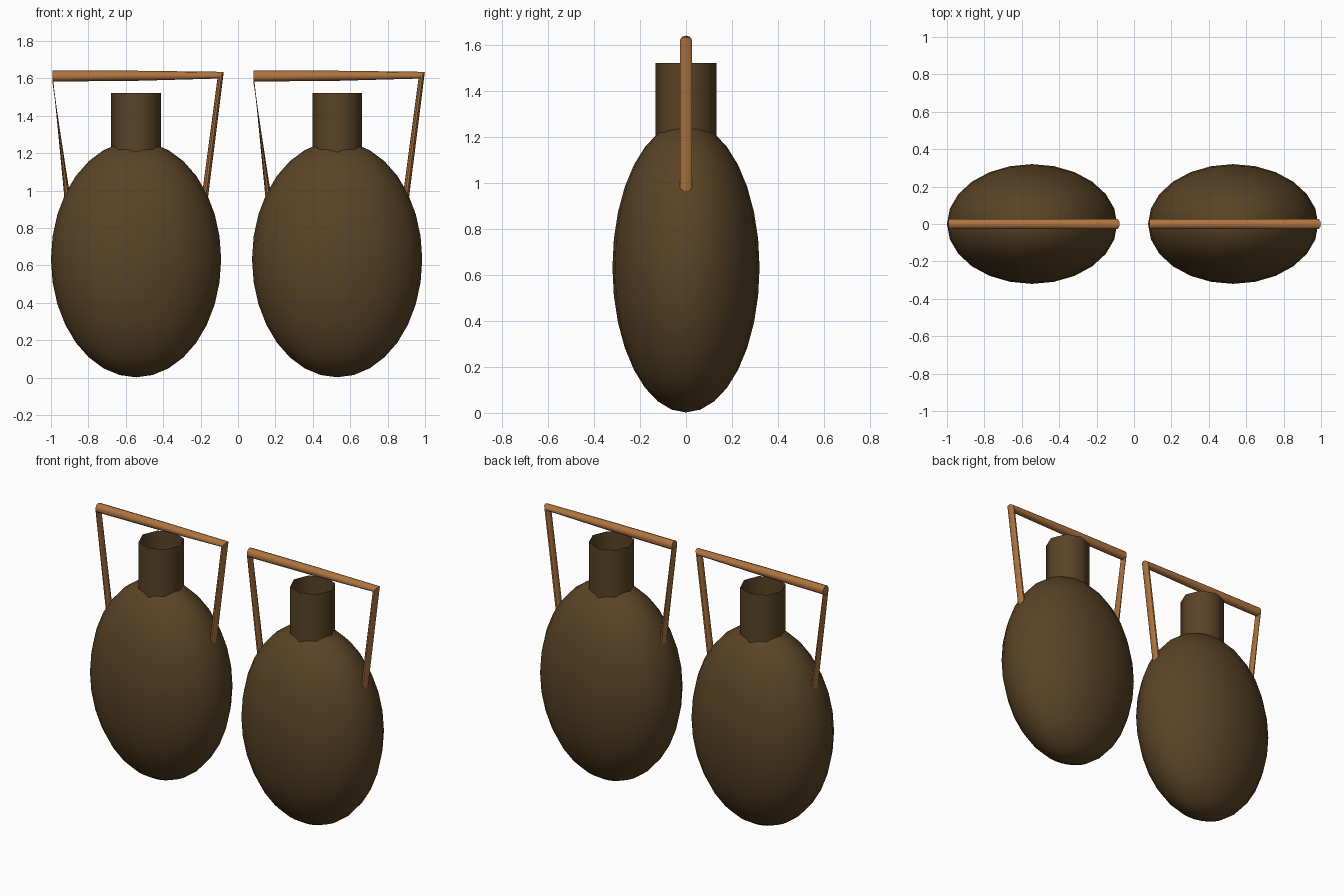
import bpy, bmesh, math
from mathutils import Vector

cube = bpy.data.objects.get("Cube")
if cube:
    bpy.data.objects.remove(cube, do_unlink=True)


def material(name, rgb):
    m = bpy.data.materials.new(name)
    m.use_nodes = True
    m.diffuse_color = (*rgb, 1)
    m.node_tree.nodes["Principled BSDF"].inputs["Base Color"].default_value = (*rgb, 1)
    return m


LEATHER = material("dark brown leather", (0.10, 0.056, 0.019))
STRAP = material("tan strap", (0.43, 0.175, 0.05))


def finish(name, bm, mat, angle):
    bmesh.ops.recalc_face_normals(bm, faces=bm.faces)
    mesh = bpy.data.meshes.new(name)
    bm.to_mesh(mesh)
    bm.free()
    mesh.materials.append(mat)
    obj = bpy.data.objects.new(name, mesh)
    bpy.context.collection.objects.link(obj)
    bpy.ops.object.select_all(action="DESELECT")
    obj.select_set(True)
    bpy.context.view_layer.objects.active = obj
    bpy.ops.object.shade_smooth_by_angle(angle=math.radians(angle))
    return obj


def bridge(bm, rings):
    # Skin a tube through successive vertex rings
    for a, b in zip(rings, rings[1:]):
        n = len(a)
        for i in range(n):
            j = (i + 1) % n
            bm.faces.new((a[i], a[j], b[j], b[i]))


def body(side, cx):
    bm = bmesh.new()
    bmesh.ops.create_uvsphere(bm, u_segments=24, v_segments=16, radius=1)
    bmesh.ops.scale(bm, vec=(0.455, 0.32, 0.631), verts=bm.verts)
    bmesh.ops.translate(bm, vec=(cx, 0, 0.633), verts=bm.verts)
    finish(side + "_flask_body", bm, LEATHER, 60)


def neck(side, cx):
    # Open eight-sided spout
    bm = bmesh.new()
    bmesh.ops.create_cone(bm, cap_ends=False, segments=8, radius1=0.133,
                          radius2=0.133, depth=0.4)
    bmesh.ops.translate(bm, vec=(cx, 0, 1.322), verts=bm.verts)
    finish(side + "_flask_neck", bm, LEATHER, 60)


def handle(side, cx):
    # Each station: centre x, centre z, and the ring's half-width direction in xz
    stations = [
        (-0.362, 0.92, 0.017, 0.002),
        (-0.448, 1.612, 0.0, 0.029),
        (0.0, 1.614, 0.0, 0.027),
        (0.452, 1.617, 0.017, 0.018),
        (0.362, 0.92, 0.017, -0.002),
    ]
    sides = 10
    bm = bmesh.new()
    rings = []
    for k, (x, z, ux, uz) in enumerate(stations):
        ring = []
        for i in range(sides):
            a = 2 * math.pi * i / sides
            c = math.cos(a)
            ring.append(bm.verts.new(Vector((cx + x + ux * c, 0.028 * math.sin(a), z + uz * c))))
        rings.append(ring)
    # Keep the outer side of the first ring outward along the bend
    rings[0] = [rings[0][(sides // 2 - i) % sides] for i in range(sides)]
    bridge(bm, rings)
    bm.faces.new(rings[0])
    bm.faces.new(rings[-1])
    finish(side + "_flask_handle", bm, STRAP, 50)


# A matching pair of flasks
for side, cx in (("right", -0.545), ("left", 0.53)):
    body(side, cx)
    neck(side, cx)
    handle(side, cx)
